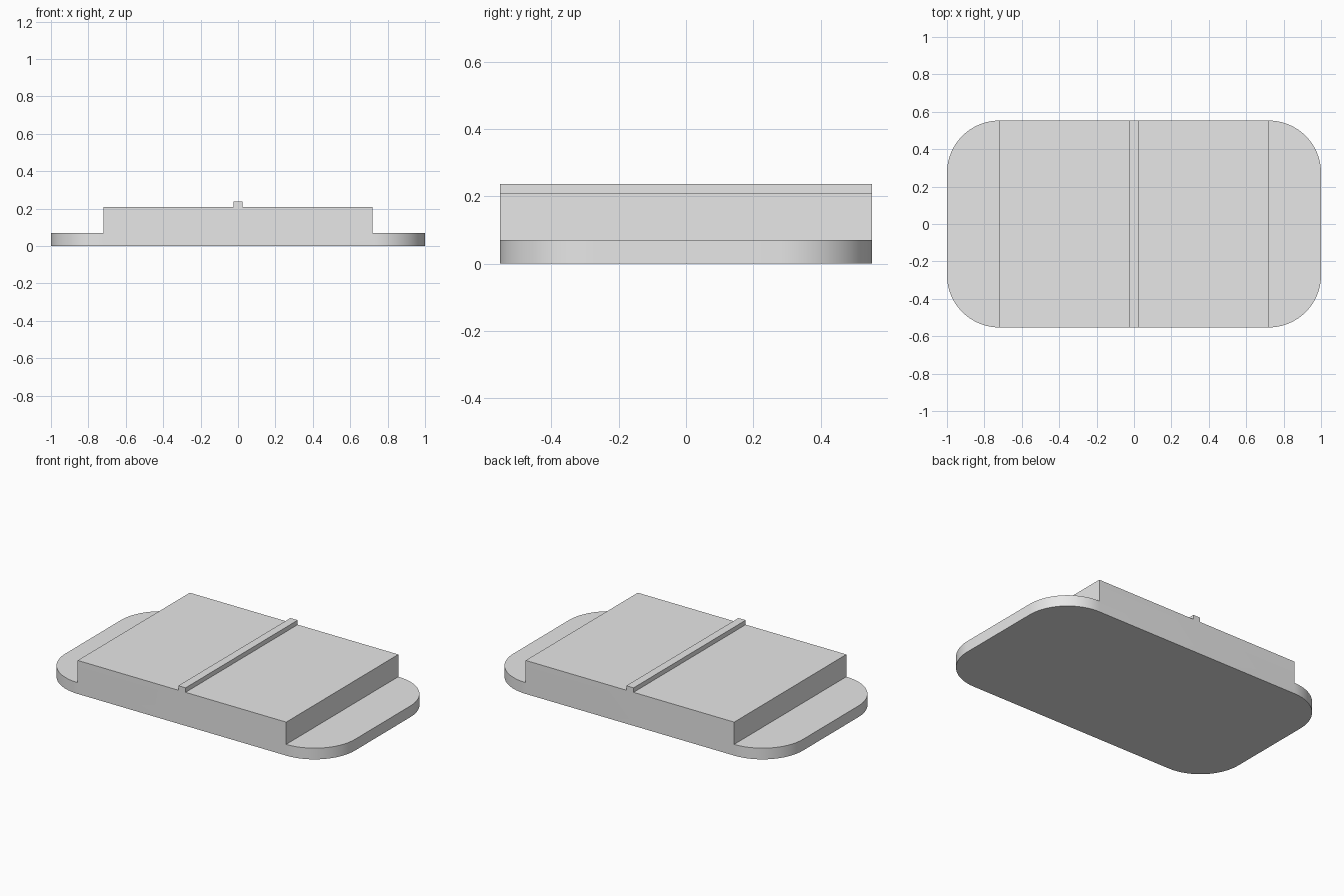
import bpy
import bmesh
from math import radians, sin, cos
from mathutils import Vector

cube = bpy.data.objects.get("Cube")
if cube:
    bpy.data.objects.remove(cube, do_unlink=True)

HALF_X, HALF_Y, RADIUS = 1.0, 0.553, 0.28
BASE_TOP, BLOCK_TOP, RIB_TOP = 0.07, 0.209, 0.237
BLOCK_HALF, RIB_HALF = HALF_X - RADIUS, 0.025
STEPS = 24

grey = bpy.data.materials.new("plain grey")
grey.use_nodes = True
colour = (0.8, 0.8, 0.8, 1)
grey.diffuse_color = colour
grey.node_tree.nodes["Principled BSDF"].inputs["Base Color"].default_value = colour


def raise_strip(bm, half_width, low, high):
    """Cut the top at +-half_width and pull the strip between up."""
    for side in (-1, 1):
        bmesh.ops.bisect_plane(bm, geom=bm.verts[:] + bm.edges[:] + bm.faces[:], dist=1e-5,
                               plane_co=(side * half_width, 0, 0), plane_no=(1, 0, 0))
    strip = [f for f in bm.faces if abs(f.normal.z) > 0.9
             and abs(f.calc_center_median().z - low) < 1e-4
             and abs(f.calc_center_median().x) < half_width]
    result = bmesh.ops.extrude_face_region(bm, geom=strip)
    moved = [v for v in result["geom"] if isinstance(v, bmesh.types.BMVert)]
    bmesh.ops.translate(bm, verts=moved, vec=(0, 0, high - low))
    leftover = [f for f in strip if f.is_valid]
    if leftover:
        bmesh.ops.delete(bm, geom=leftover, context='FACES_ONLY')
    bm.normal_update()


# Rounded base plate
bm = bmesh.new()
outline = []
for corner, (sx, sy) in enumerate([(1, 1), (-1, 1), (-1, -1), (1, -1)]):
    for i in range(STEPS + 1):
        a = radians(90 * (corner + i / STEPS))
        outline.append(bm.verts.new((sx * (HALF_X - RADIUS) + RADIUS * cos(a),
                                     sy * (HALF_Y - RADIUS) + RADIUS * sin(a), 0)))
bottom = bm.faces.new(outline)
plate = bmesh.ops.extrude_face_region(bm, geom=[bottom], use_keep_orig=True)
bmesh.ops.translate(bm, vec=Vector((0, 0, BASE_TOP)),
                    verts=[v for v in plate["geom"] if isinstance(v, bmesh.types.BMVert)])
bmesh.ops.recalc_face_normals(bm, faces=bm.faces[:])

# Raised block, then the narrow rib across its middle
raise_strip(bm, BLOCK_HALF, BASE_TOP, BLOCK_TOP)
raise_strip(bm, RIB_HALF, BLOCK_TOP, RIB_TOP)

# Merge the flat cuts back into clean faces
bmesh.ops.dissolve_limit(bm, angle_limit=radians(0.5), verts=bm.verts[:], edges=bm.edges[:])
bmesh.ops.recalc_face_normals(bm, faces=bm.faces[:])

mesh = bpy.data.meshes.new("stepped_plate")
bm.to_mesh(mesh)
bm.free()
mesh.materials.append(grey)
plate_obj = bpy.data.objects.new("stepped_plate", mesh)
bpy.context.collection.objects.link(plate_obj)

bpy.ops.object.select_all(action='DESELECT')
plate_obj.select_set(True)
bpy.context.view_layer.objects.active = plate_obj
bpy.ops.object.shade_smooth_by_angle(angle=radians(30))
